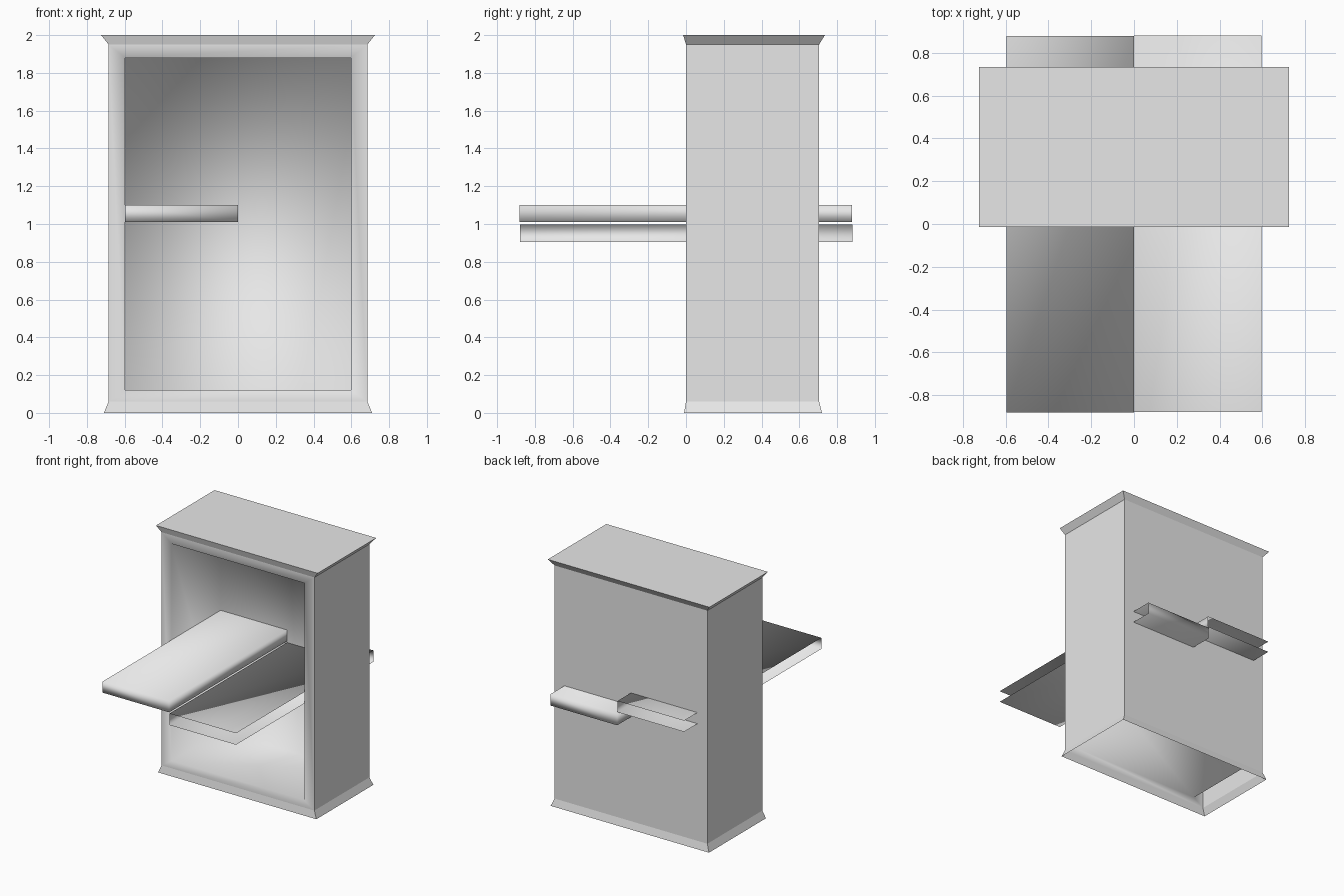
import bpy
import bmesh
from mathutils import Vector

start = bpy.data.objects.get("Cube")
if start:
    bpy.data.objects.remove(start, do_unlink=True)

GREY = (0.8, 0.8, 0.8, 1.0)
paint = bpy.data.materials.new("light_grey")
paint.use_nodes = True
paint.diffuse_color = GREY
paint.node_tree.nodes["Principled BSDF"].inputs["Base Color"].default_value = GREY


def finish(name, bm):
    mesh = bpy.data.meshes.new(name)
    bm.to_mesh(mesh)
    bm.free()
    mesh.materials.append(paint)
    obj = bpy.data.objects.new(name, mesh)
    bpy.context.collection.objects.link(obj)
    return obj


def cabinet():
    """Thin shell, open below, with flared foot and crown and a deep front recess."""
    bm = bmesh.new()
    # Rings from foot to crown: height, half width, front, back
    profile = [(0, 0.71, -0.01, 0.72), (0.06, 0.685, 0, 0.705),
               (1.95, 0.685, 0, 0.705), (2, 0.725, -0.015, 0.735)]
    rings = [[bm.verts.new(p) for p in
              ((-w, f, z), (w, f, z), (w, b, z), (-w, b, z))]
             for z, w, f, b in profile]
    front = None
    for level, (low, high) in enumerate(zip(rings, rings[1:])):
        for i in range(4):
            j = (i + 1) % 4
            face = bm.faces.new((low[i], low[j], high[j], high[i]))
            if level == 1 and i == 0:
                front = face
    bm.faces.new(rings[-1])
    bm.normal_update()

    # Front frame and recess
    frame = bmesh.ops.inset_individual(bm, faces=[front], thickness=0.05)["faces"]
    for v in front.verts:
        v.co = (0.597 if v.co.x > 0 else -0.597, 0, 1.88 if v.co.z > 1 else 0.12)
    walls = bmesh.ops.inset_individual(bm, faces=[front], thickness=0.01)["faces"]
    for v in front.verts:
        v.co = (0.597 if v.co.x > 0 else -0.597, 0.63, 1.88 if v.co.z > 1 else 0.12)
    for face in [front, *frame, *walls]:
        face.smooth = True
    return finish("cabinet", bm)


def panel(name, side, bottom, top):
    """Hollow panel through the cabinet, open on its outer side and one end."""
    bm = bmesh.new()
    bmesh.ops.create_cube(bm, size=1)
    bmesh.ops.scale(bm, vec=(0.597, 1.76, top - bottom), verts=bm.verts)
    bmesh.ops.translate(bm, vec=(side * 0.2985, side * 0.002, (bottom + top) / 2),
                        verts=bm.verts)
    bm.normal_update()
    open_ways = (Vector((side, 0, 0)), Vector((0, -side, 0)))
    gone = [f for f in bm.faces if any(f.normal.dot(d) > 0.5 for d in open_ways)]
    bmesh.ops.delete(bm, geom=gone, context="FACES")
    for face in bm.faces:
        face.smooth = True
    return finish(name, bm)


cabinet()
panel("upper_panel", -1, 1.01, 1.1)
panel("lower_panel", 1, 0.905, 0.998)
